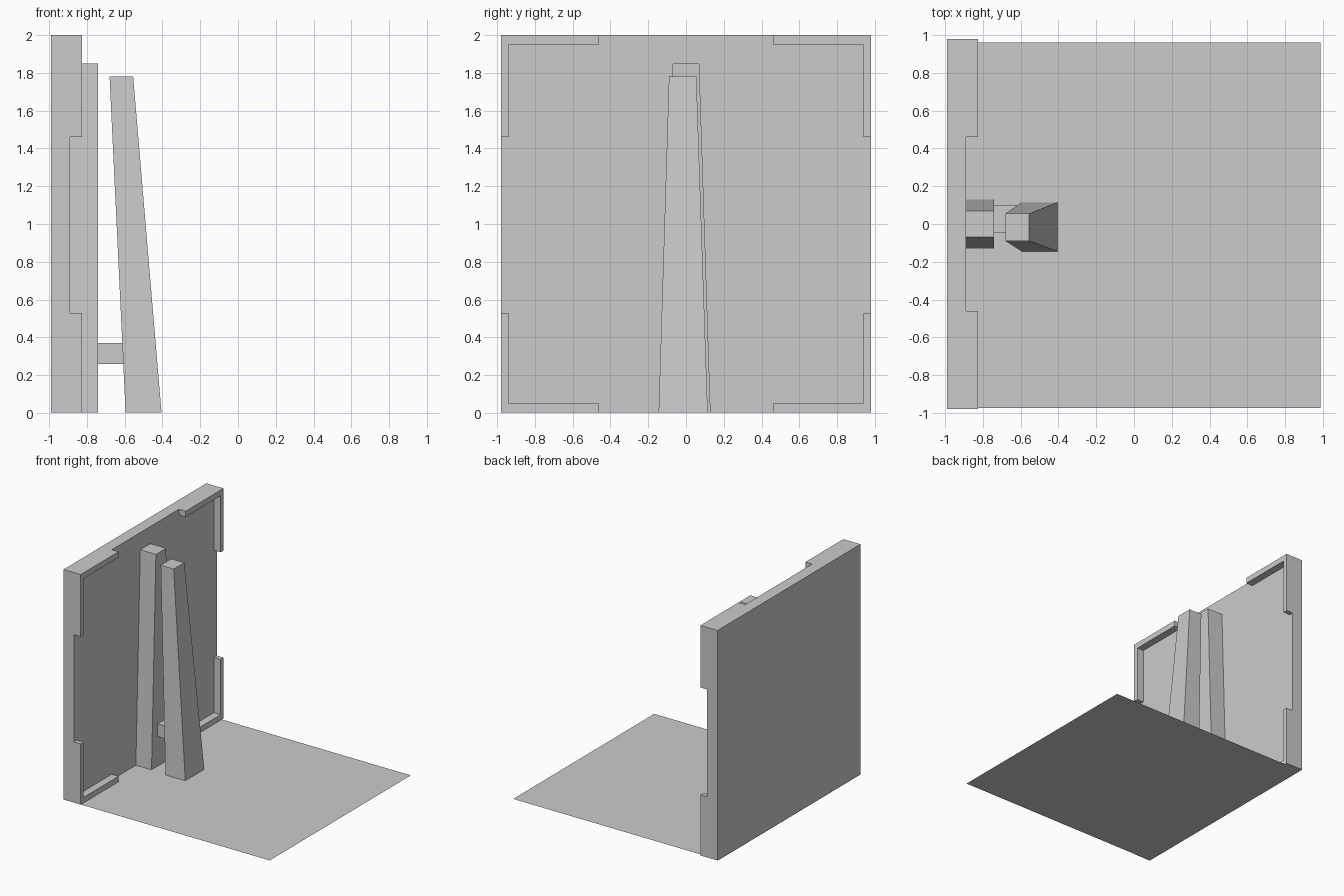
import bpy
import bmesh

if "Cube" in bpy.data.objects:
    bpy.data.objects.remove(bpy.data.objects["Cube"], do_unlink=True)

grey = bpy.data.materials.new("plain grey")
grey.use_nodes = True
grey.diffuse_color = (0.6, 0.6, 0.6, 1)
grey.node_tree.nodes["Principled BSDF"].inputs["Base Color"].default_value = (0.6, 0.6, 0.6, 1)


def add_object(name, bm):
    mesh = bpy.data.meshes.new(name)
    bmesh.ops.recalc_face_normals(bm, faces=bm.faces)
    bm.to_mesh(mesh)
    bm.free()
    mesh.materials.append(grey)
    obj = bpy.data.objects.new(name, mesh)
    bpy.context.collection.objects.link(obj)
    return obj


def block(name, x, y, z, top_x=None, top_y=None):
    """Box between the given ranges, optionally with a different top rectangle."""
    bm = bmesh.new()
    bmesh.ops.create_cube(bm, size=2)
    for v in bm.verts:
        up = v.co.z > 0
        rx = top_x if up and top_x else x
        ry = top_y if up and top_y else y
        v.co = (rx[v.co.x > 0], ry[v.co.y > 0], z[up])
    return add_object(name, bm)


# Back board: a thick slab cut away so only corner lips stay raised
board = block("back_board", (-0.99, -0.825), (-0.98, 0.98), (0.002, 2))
front = (-0.89, -0.7)
cutters = [
    block("recess_cutter", front, (-0.94, 0.94), (0.05, 1.95)),
    block("side_gap_cutter", front, (-1.2, 1.2), (0.53, 1.46)),
    block("end_gap_cutter", front, (-0.46, 0.46), (-0.2, 2.2)),
]
for cutter in cutters:
    cutter.hide_render = True
    mod = board.modifiers.new(cutter.name, "BOOLEAN")
    mod.operation = "DIFFERENCE"
    mod.solver = "EXACT"
    mod.object = cutter
bpy.context.view_layer.objects.active = board
for mod in list(board.modifiers):
    bpy.ops.object.modifier_apply(modifier=mod.name)
for cutter in cutters:
    bpy.data.objects.remove(cutter, do_unlink=True)

# Upright post against the board, tapering sideways
block("rear_post", (-0.89, -0.74), (-0.13, 0.13), (0.002, 1.85), top_y=(-0.07, 0.07))

# Leaning post in front, tapering both ways
block("leaning_post", (-0.595, -0.405), (-0.145, 0.115), (0.002, 1.78),
      top_x=(-0.68, -0.555), top_y=(-0.09, 0.055))

# Short brace joining the two posts
block("brace", (-0.75, -0.6), (-0.047, 0.097), (0.26, 0.37))

# Thin ground sheet
bm = bmesh.new()
corners = [(-0.99, -0.975), (0.988, -0.975), (0.988, 0.96), (-0.99, 0.96)]
bm.faces.new([bm.verts.new((x, y, 0)) for x, y in corners])
bm.normal_update()
sheet = add_object("ground_sheet", bm)
if sheet.data.polygons[0].normal.z < 0:
    sheet.data.flip_normals()
